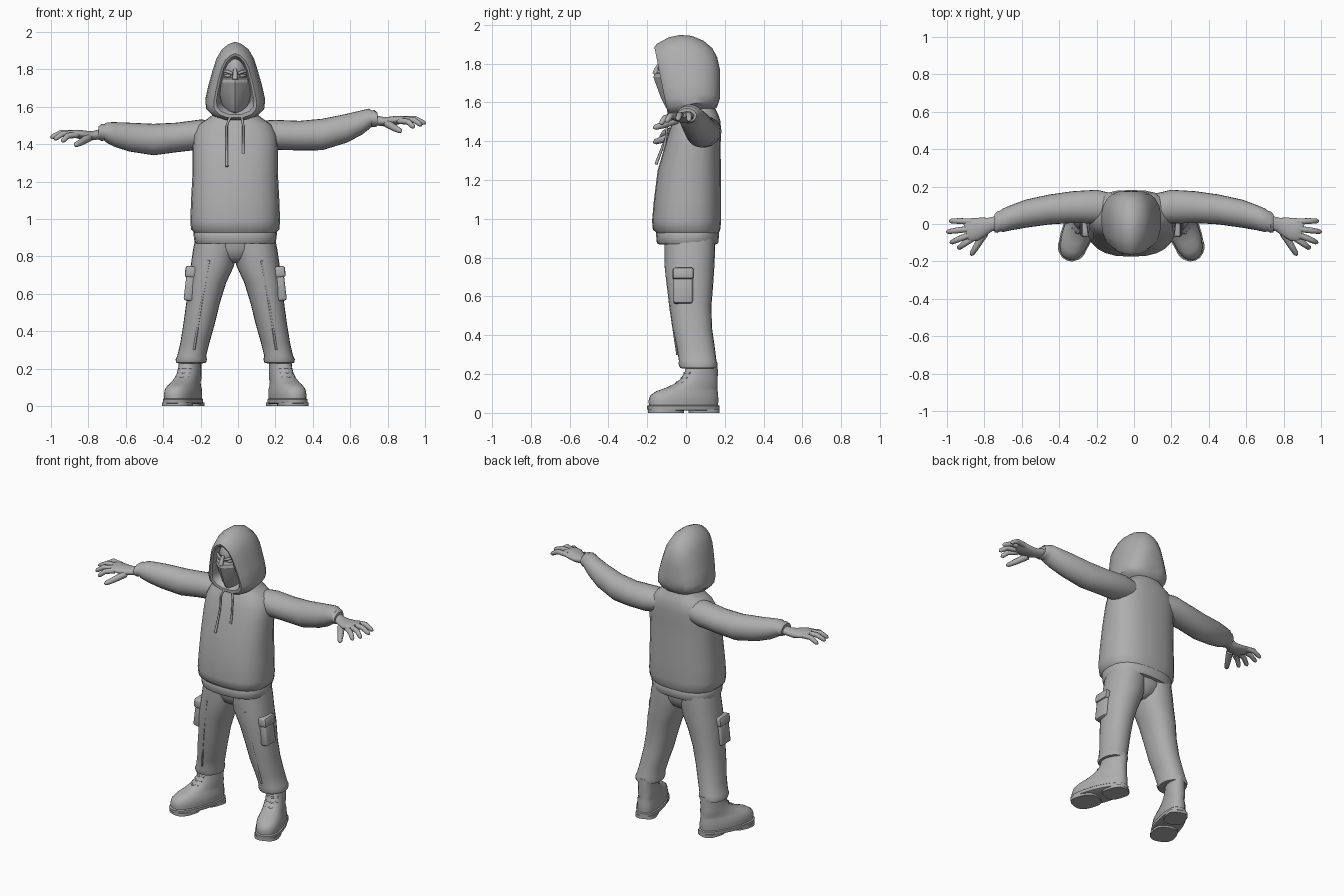
import bpy, bmesh, math
from mathutils import Vector as V

CX = -0.015  # body centre line
grey = bpy.data.materials.new("plain grey")
grey.diffuse_color = (0.42, 0.42, 0.42, 1)


def finish(name, bm, angle=45):
    bmesh.ops.recalc_face_normals(bm, faces=bm.faces[:])
    me = bpy.data.meshes.new(name)
    bm.to_mesh(me)
    bm.free()
    me.materials.append(grey)
    ob = bpy.data.objects.new(name, me)
    bpy.context.collection.objects.link(ob)
    bpy.ops.object.select_all(action='DESELECT')
    ob.select_set(True)
    bpy.context.view_layer.objects.active = ob
    bpy.ops.object.shade_smooth_by_angle(angle=math.radians(angle))
    return ob


def loft(name, rings, angle=45):
    """Skin a list of point rings and cap both ends."""
    bm = bmesh.new()
    rows = [[bm.verts.new(p) for p in r] for r in rings]
    n = len(rows[0])
    for a, b in zip(rows, rows[1:]):
        for i in range(n):
            j = (i + 1) % n
            bm.faces.new((a[i], a[j], b[j], b[i]))
    bm.faces.new(rows[0])
    bm.faces.new(rows[-1])
    return finish(name, bm, angle)


def oval(c, u, v, e=2.0, n=24):
    """Superellipse ring around c with half axes u and v."""
    def p(t):
        return math.copysign(abs(t) ** (2 / e), t)
    return [V(c) + V(u) * p(math.cos(2 * math.pi * i / n)) + V(v) * p(math.sin(2 * math.pi * i / n))
            for i in range(n)]


def flat(x, y, z, rx, ry, e=2.0):
    return oval((x, y, z), (rx, 0, 0), (0, ry, 0), e)


def tube(name, pts, radii, n=10):
    """Round limb through pts."""
    rings = []
    for i, p in enumerate(pts):
        d = (V(pts[min(i + 1, len(pts) - 1)]) - V(pts[max(i - 1, 0)])).normalized()
        side = d.cross(V((0, 0.2, 1)) if abs(d.z) < 0.8 else V((0, 1, 0))).normalized()
        rings.append(oval(p, side * radii[i], d.cross(side) * radii[i], 2, n))
    return loft(name, rings, 60)


def box(name, c, size, rot, bevel):
    bm = bmesh.new()
    bmesh.ops.create_cube(bm, size=1)
    bmesh.ops.scale(bm, vec=size, verts=bm.verts[:])
    bmesh.ops.bevel(bm, geom=bm.edges[:], offset=bevel, segments=2, affect='EDGES', profile=0.5)
    ob = finish(name, bm)
    ob.location, ob.rotation_euler = c, rot
    return ob


# Sweater body: z, y centre, half width, half depth
body = [(.89, .008, .20, .15), (.93, .008, .222, .162), (.945, .003, .236, .174), (.99, .003, .24, .178),
        (1.1, .008, .236, .173), (1.25, .017, .228, .163), (1.38, .035, .228, .143), (1.45, .047, .222, .135),
        (1.505, .055, .195, .122), (1.535, .057, .15, .11), (1.57, .055, .105, .095), (1.62, .05, .08, .08)]
loft("sweater_body", [flat(CX, y, z, a, b, 2.5) for z, y, a, b in body])
hem = [(.868, .19, .14), (.87, .212, .153), (.88, .218, .159), (.925, .224, .163), (.938, .215, .155)]
loft("sweater_hem", [flat(CX, .008, z, a, b, 2.5) for z, a, b in hem])

# Hood: rings facing front, from the inside over the rim to the back
half = [(0, 1), (.22, .97), (.45, .9), (.63, .78), (.76, .62), (.9, .42), (1, .24), (.97, .13), (.75, .05), (.35, 0)]
outline = half + [(-x, t) for x, t in half[:0:-1]]
hood = [(-.04, .08, 1.84, 1.59, .1), (-.135, .092, 1.862, 1.575, .2), (-.157, .10, 1.872, 1.56, .2),
        (-.163, .115, 1.885, 1.542, .2), (-.15, .138, 1.902, 1.53, .2), (-.09, .155, 1.935, 1.53, .17),
        (-.03, .16, 1.948, 1.535, .12), (.03, .16, 1.943, 1.545, .07), (.09, .15, 1.918, 1.555, .03),
        (.135, .128, 1.88, 1.56, .01), (.16, .1, 1.835, 1.575, 0), (.175, .06, 1.77, 1.62, 0)]
rings = []
for y, w, top, bot, slant in hood:
    rings.append([V((CX + w * x, y + slant * (top - bot) * (1 - t), bot + (top - bot) * t)) for x, t in outline])
loft("hood", rings, 40)

# Head with a wedge-shaped mask over the lower face
def face_ring(z, front, w, back=0.03):
    pts = [(0, front), (.3, front + .012), (.7, front + .045), (1, front + .1), (.8, back), (0, back + .02)]
    pts += [(-x, y) for x, y in pts[-2:0:-1]]
    return [V((CX + w * x, y, z)) for x, y in pts]


loft("head", [face_ring(z, f, w) for z, f, w in
              [(1.7, -.13, .085), (1.76, -.132, .088), (1.8, -.137, .088), (1.85, -.125, .075), (1.88, -.09, .05)]], 50)
loft("face_mask", [face_ring(z, f, w) for z, f, w in
                   [(1.56, -.08, .035), (1.575, -.105, .05), (1.62, -.128, .072), (1.68, -.15, .086),
                    (1.73, -.168, .09), (1.75, -.163, .089), (1.757, -.13, .086)]], 20)
tube("nose_bridge", [(CX, -.135, 1.8), (CX, -.152, 1.77), (CX, -.16, 1.745)], [.01, .013, .015])
for s in (-1, 1):
    tube("eyebrow", [(CX + s * .014, -.14, 1.777), (CX + s * .04, -.13, 1.788), (CX + s * .068, -.10, 1.792)],
         [.007, .009, .006])
    tube("eye", [(CX + s * .024, -.126, 1.764), (CX + s * .04, -.12, 1.766), (CX + s * .056, -.105, 1.768)],
         [.005, .009, .005])

# Drawstrings
for x, end in ((-.06, 1.28), (.028, 1.35)):
    pts = [(x * .6, -.085, 1.56), (x, -.098, 1.5), (x, -.103, 1.42), (x, -.155 + .55 * (end - 1.28), end)]
    tube("drawstring", pts, [.008, .006, .006, .008], 8)

# Sleeves: x, y, z on either side, half depth, half height
sleeve = [(.1, .08, 1.455, 1.455, .08, .07), (.2, .093, 1.452, 1.45, .09, .08), (.33, .09, 1.436, 1.446, .085, .079),
          (.45, .078, 1.425, 1.452, .08, .084), (.58, .055, 1.438, 1.485, .075, .077), (.66, .033, 1.452, 1.515, .067, .066),
          (.70, .02, 1.462, 1.535, .063, .055), (.715, .016, 1.463, 1.537, .055, .044), (.73, .01, 1.463, 1.537, .057, .045),
          (.745, .004, 1.46, 1.533, .05, .036)]
fingers = [[(.87, .012, .01), (.935, .016, .015), (.985, .016, -.012)],
           [(.87, -.025, .015), (.945, -.034, .016), (1.0, -.042, -.008)],
           [(.87, -.055, .012), (.94, -.082, .01), (.98, -.1, -.018)],
           [(.86, -.075, .005), (.91, -.108, .0), (.94, -.13, -.03)],
           [(.80, -.05, -.01), (.84, -.115, -.035), (.87, -.165, -.05)]]
for s, k, hz in ((-1, 0, 1.445), (1, 1, 1.52)):
    loft("sleeve", [oval((s * r[0], r[1], r[2 + k]), (0, r[4], 0), (0, 0, r[5])) for r in sleeve])
    # Hand with wrist and palm, then fingers and thumb
    palm = [(.72, .008, .012, .036, .028), (.77, -.003, .002, .036, .025), (.80, -.012, 0, .046, .026),
            (.85, -.028, .008, .06, .024), (.885, -.035, .013, .058, .019), (.9, -.038, .014, .048, .012)]
    loft("palm", [oval((s * x, y, hz + z), (s * b * .3, b, 0), (0, 0, c)) for x, y, z, b, c in palm], 60)
    for i, f in enumerate(fingers):
        p = [V((s * x, y, hz + z)) for x, y, z in f]
        tip = p[2] + (p[2] - p[1]) * .06
        pts = [p[0], p[1], p[1].lerp(p[2], .85), tip]
        tube("thumb" if i == 4 else "finger", pts, [.022, .018, .014, .005] if i == 4 else [.017, .016, .013, .005])

# Trousers: seat, legs and gathered cuffs
loft("trouser_seat", [flat(CX, .02, z, a, b) for z, a, b in
                      [(.92, .19, .125), (.84, .17, .122), (.79, .1, .1), (.765, .04, .06)]], 60)
leg = [(.91, .10, .02, .11, .13), (.84, .108, .02, .117, .13), (.75, .122, .018, .116, .128), (.66, .15, .02, .102, .12),
       (.55, .172, .023, .09, .108), (.44, .193, .032, .084, .102), (.34, .215, .05, .078, .098),
       (.27, .232, .06, .077, .097), (.25, .235, .062, .084, .1), (.232, .236, .064, .08, .094), (.228, .236, .064, .06, .08)]
for s in (-1, 1):
    loft("trouser_leg", [flat(CX + s * x, y, z, a, b, 2.2) for z, x, y, a, b in leg])
    tube("leg_seam", [(CX + s * .14, -.105, .78), (CX + s * .18, -.082, .55), (CX + s * .22, -.045, .3)],
         [.008, .006, .006], 6)
    # Cargo pocket and its flap
    tilt = (0, s * -.12, 0)
    box("cargo_pocket", (CX + s * .242, -.015, .645), (.05, .1, .165), tilt, .012)
    box("pocket_flap", (CX + s * .236, -.015, .717), (.064, .108, .06), tilt, .012)

    # Boot pointing outward: z, heel reach, toe reach, half width
    a = math.radians(20)
    fwd, side = V((s * math.sin(a), -math.cos(a), 0)), V((math.cos(a), s * math.sin(a), 0))
    heel = V((CX + s * .24, .085, 0))

    def foot(z, back, front, w, e=2.5):
        c = heel + fwd * (front - back) / 2 + V((0, 0, z))
        ring = oval(c, fwd * (front + back) / 2, side * w, e)
        # Heel end narrower than the toe end
        for p in ring:
            d = (p - c).dot(fwd) / ((front + back) / 2)
            p -= side * (p - c).dot(side) * .16 * max(0, -d) * (front > .15)
        return ring
    loft("boot_upper", [foot(*r) for r in
                        [(.02, .08, .285, .078), (.06, .084, .292, .08), (.09, .083, .282, .077), (.112, .081, .25, .068),
                         (.128, .08, .2, .063), (.15, .079, .15, .06), (.175, .08, .118, .058, 2.2),
                         (.21, .082, .095, .057, 2), (.26, .08, .085, .055, 2)]], 60)
    loft("boot_sole", [foot(*r) for r in
                       [(.012, .08, .285, .077), (.016, .09, .297, .085), (.036, .09, .299, .086), (.04, .084, .29, .081)]])
    loft("boot_heel", [foot(z, .086, .07, .066, 3) for z in (0, .02)])
    loft("boot_tread", [oval(heel + fwd * .2 + V((0, 0, z)), fwd * .09, side * .078, 2.6) for z in (0, .02)])
    # Laces across the instep
    for z, f in ((.155, .142), (.18, .115), (.205, .1)):
        c = heel + fwd * f + V((0, 0, z))
        tube("boot_lace", [c - side * .035 - fwd * .02, c, c + side * .035 - fwd * .02], [.006] * 3, 6)
